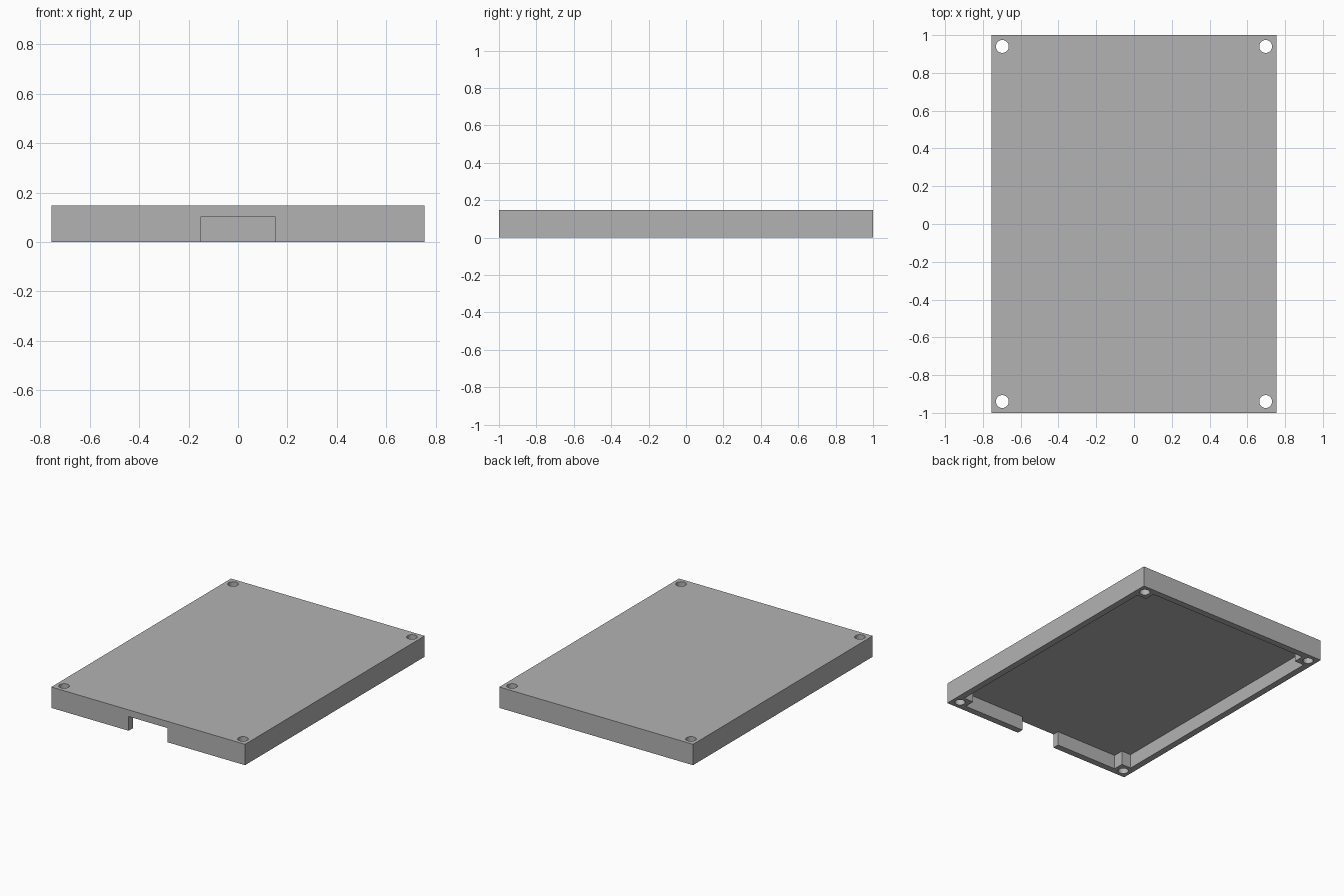
import bpy, bmesh, math

if "Cube" in bpy.data.objects:
    bpy.data.objects.remove(bpy.data.objects["Cube"])

HX, HY, H = 0.755, 1.0, 0.147      # half width, half depth, height
CEIL = 0.1                         # underside of the top plate
WALL, POST = 0.046, 0.12           # wall thickness, corner post size
HOLE_X, HOLE_Y, HOLE_R = 0.697, 0.94, 0.034
NOTCH = 0.152                      # half width of the front opening


def prism(name, outline, z0, z1):
    """Extrude a counter-clockwise outline from z0 to z1."""
    bm = bmesh.new()
    base = bm.faces.new([bm.verts.new((x, y, z0)) for x, y in outline])
    top = bmesh.ops.extrude_face_region(bm, geom=[base])["geom"]
    bmesh.ops.translate(bm, vec=(0, 0, z1 - z0),
                        verts=[v for v in top if isinstance(v, bmesh.types.BMVert)])
    bmesh.ops.recalc_face_normals(bm, faces=bm.faces)
    mesh = bpy.data.meshes.new(name)
    bm.to_mesh(mesh)
    bm.free()
    obj = bpy.data.objects.new(name, mesh)
    bpy.context.collection.objects.link(obj)
    return obj


def cut(target, cutter):
    cutter.hide_render = True
    mod = target.modifiers.new(cutter.name, 'BOOLEAN')
    mod.operation = 'DIFFERENCE'
    mod.solver = 'EXACT'
    mod.object = cutter
    bpy.context.view_layer.objects.active = target
    bpy.ops.object.modifier_apply(modifier=mod.name)
    bpy.data.objects.remove(cutter, do_unlink=True)


# Cover body
cover = prism("cover", [(-HX, -HY), (HX, -HY), (HX, HY), (-HX, HY)], 0, H)
grey = bpy.data.materials.new("grey")
grey.diffuse_color = (0.45, 0.45, 0.45, 1)
grey.use_nodes = True
grey.node_tree.nodes["Principled BSDF"].inputs["Base Color"].default_value = grey.diffuse_color
cover.data.materials.append(grey)

# Hollow underside: leaves walls and square corner posts, opens through the front
ix, iy = HX - WALL, HY - WALL
px, py = HX - POST, HY - POST
right = [(NOTCH, -HY - 0.1), (NOTCH, -iy), (px, -iy), (px, -py), (ix, -py),
         (ix, py), (px, py), (px, iy)]
outline = right + [(-x, y) for x, y in reversed(right)]
cut(cover, prism("cavity_cutter", outline, -0.1, CEIL))

# Screw holes through the posts
circle = [(math.cos(a * math.tau / 32), math.sin(a * math.tau / 32)) for a in range(32)]
for sx in (-1, 1):
    for sy in (-1, 1):
        ring = [(sx * HOLE_X + HOLE_R * c, sy * HOLE_Y + HOLE_R * s) for c, s in circle]
        cut(cover, prism("hole_cutter", ring, -0.1, H + 0.1))

# Smooth hole walls, keep the edges sharp
bpy.ops.object.select_all(action='DESELECT')
cover.select_set(True)
bpy.context.view_layer.objects.active = cover
bpy.ops.object.shade_smooth_by_angle(angle=math.radians(30))
